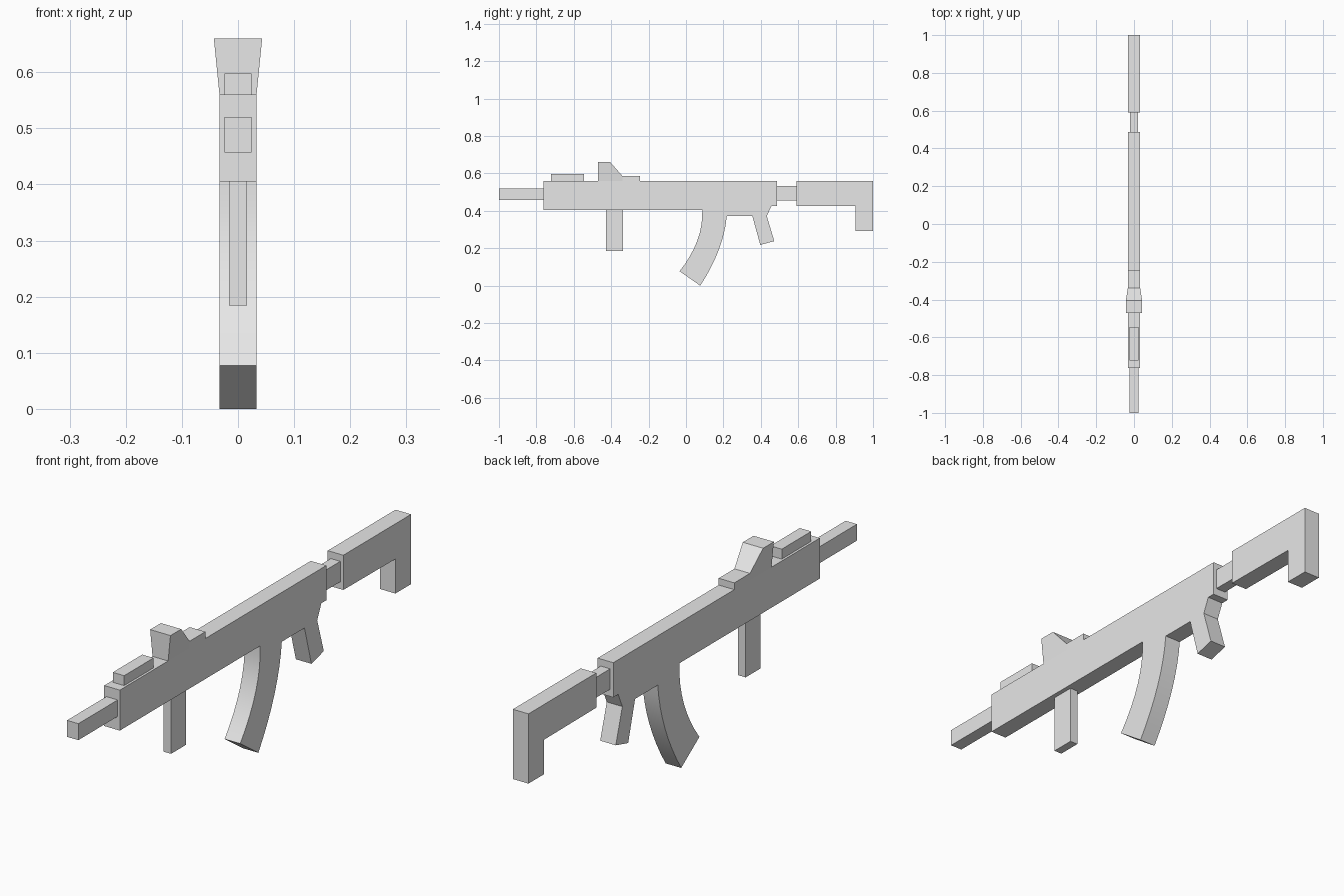
import bpy, bmesh
from math import radians
from mathutils import Vector

if "Cube" in bpy.data.objects:
    bpy.data.objects.remove(bpy.data.objects["Cube"], do_unlink=True)

grey = bpy.data.materials.new("light grey")
grey.use_nodes = True
grey.diffuse_color = (0.8, 0.8, 0.8, 1)
grey.node_tree.nodes["Principled BSDF"].inputs["Base Color"].default_value = (0.8, 0.8, 0.8, 1)


def extrude_profile(name, points, half, width_at=None):
    """Side profile of (y, z) points given thickness along x."""
    bm = bmesh.new()
    sides = []
    for s in (-1, 1):
        verts = [bm.verts.new((s * (width_at(z) if width_at else half), y, z)) for y, z in points]
        sides.append(verts)
        bm.faces.new(verts)
    a, b = sides
    for i in range(len(points)):
        j = (i + 1) % len(points)
        bm.faces.new((a[i], a[j], b[j], b[i]))
    bmesh.ops.recalc_face_normals(bm, faces=bm.faces)
    mesh = bpy.data.meshes.new(name)
    bm.to_mesh(mesh)
    bm.free()
    mesh.materials.append(grey)
    obj = bpy.data.objects.new(name, mesh)
    bpy.context.collection.objects.link(obj)
    return obj


def box(name, y0, y1, z0, z1, half):
    return extrude_profile(name, [(y0, z0), (y1, z0), (y1, z1), (y0, z1)], half)


def curve(p0, p1, p2, steps=8):
    p0, p1, p2 = Vector(p0), Vector(p1), Vector(p2)
    return [tuple(p0.lerp(p1, t).lerp(p1.lerp(p2, t), t))
            for t in (i / steps for i in range(steps + 1))]


WIDE = 0.033

# Main body with the curved magazine and the rear grip in one profile
mag_front = curve((0.087, 0.405), (0.094, 0.24), (-0.034, 0.077))
mag_back = curve((0.076, 0.0), (0.201, 0.19), (0.218, 0.371))
grip = [(0.355, 0.371), (0.397, 0.218), (0.472, 0.238), (0.432, 0.371), (0.457, 0.427)]
outline = ([(-0.762, 0.56), (-0.762, 0.405)] + mag_front + mag_back + grip
           + [(0.487, 0.427), (0.487, 0.56)])
body = extrude_profile("body", outline, WIDE)
bpy.ops.object.select_all(action='DESELECT')
body.select_set(True)
bpy.context.view_layer.objects.active = body
bpy.ops.object.shade_smooth_by_angle(angle=radians(15))

# Barrel, top rail and front grip
box("barrel", -1.0, -0.762, 0.457, 0.52, 0.024)
box("top_rail", -0.723, -0.545, 0.56, 0.598, 0.024)
box("front_grip", -0.428, -0.338, 0.184, 0.405, 0.016)

# Sight: flared block with a low tail
extrude_profile("sight_block",
                [(-0.47, 0.56), (-0.47, 0.66), (-0.405, 0.66), (-0.34, 0.586), (-0.34, 0.56)],
                WIDE, lambda z: 0.043 if z > 0.6 else WIDE)
box("sight_tail", -0.34, -0.245, 0.56, 0.586, WIDE)

# Shoulder stock on its narrow neck
box("stock_neck", 0.487, 0.59, 0.455, 0.533, 0.02)
extrude_profile("stock",
                [(0.59, 0.427), (0.905, 0.425), (0.905, 0.293), (1.0, 0.293), (1.0, 0.56), (0.59, 0.56)],
                WIDE)
